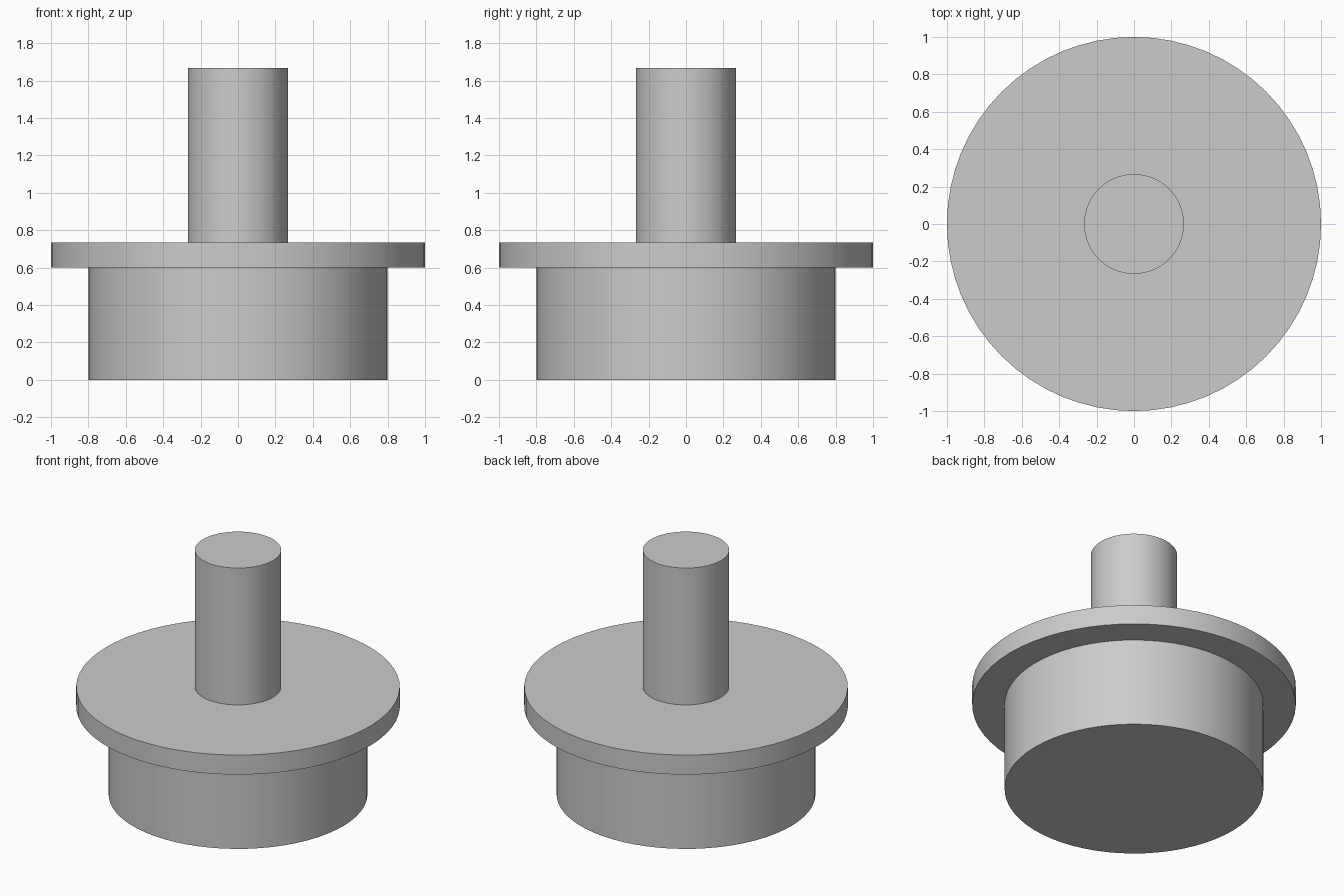
import bpy
import math

cube = bpy.data.objects.get("Cube")
if cube:
    bpy.data.objects.remove(cube, do_unlink=True)

# Single plain grey
grey = bpy.data.materials.new("plain_grey")
grey.use_nodes = True
colour = (0.6, 0.6, 0.6, 1.0)
grey.diffuse_color = colour
grey.node_tree.nodes["Principled BSDF"].inputs["Base Color"].default_value = colour


def disc(name, radius, bottom, top):
    """Upright capped cylinder between two heights."""
    bpy.ops.mesh.primitive_cylinder_add(
        vertices=64, radius=radius, depth=top - bottom,
        location=(0, 0, (bottom + top) / 2))
    obj = bpy.context.object
    obj.name = name
    obj.data.materials.append(grey)
    bpy.ops.object.shade_smooth_by_angle(angle=math.radians(30))
    return obj


# Drum at the bottom, wide flange on it, slim shaft on top
disc("base_drum", 0.8, 0.0, 0.6)
disc("flange", 1.0, 0.6, 0.7333)
disc("shaft", 0.2667, 0.7333, 1.6667)
